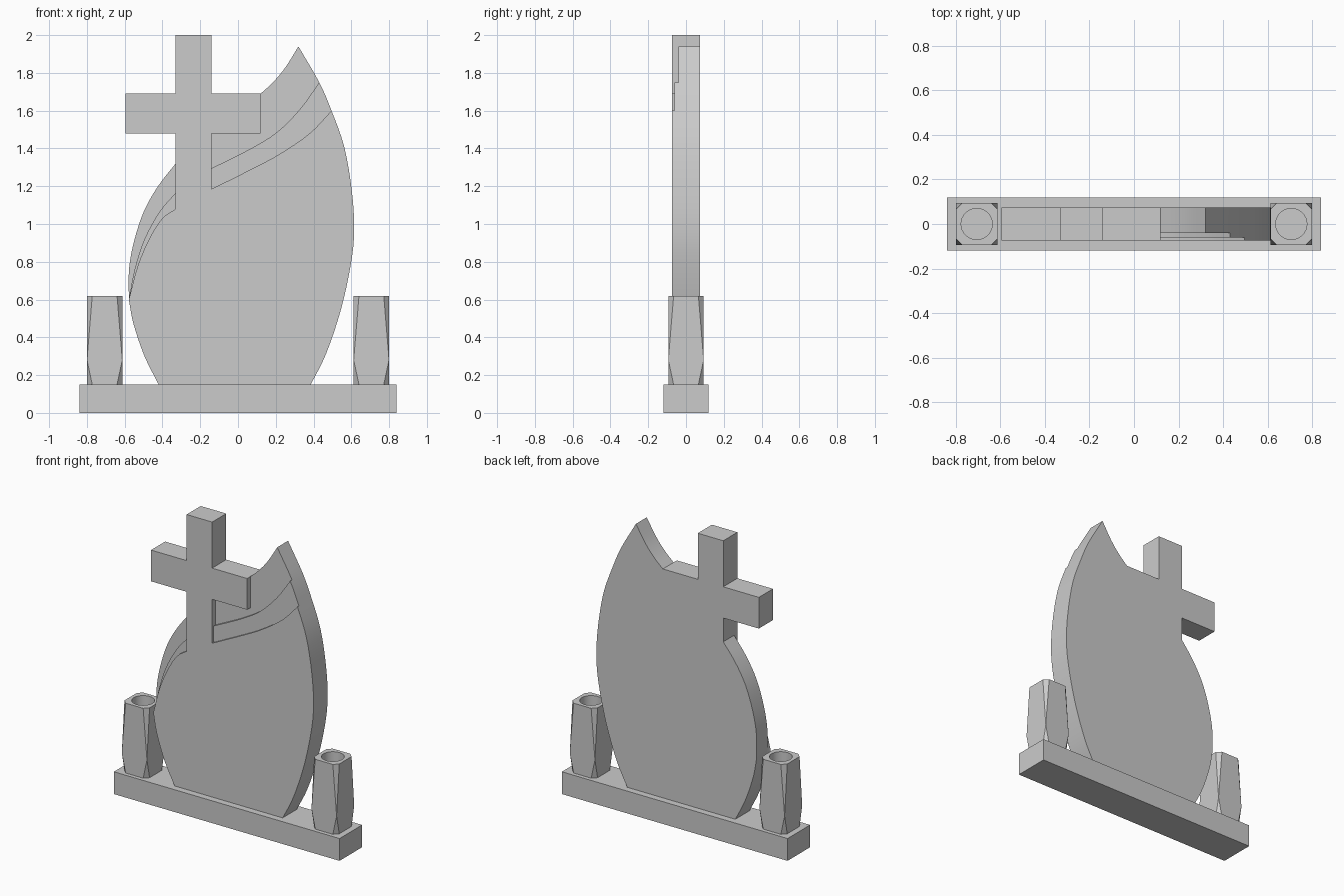
import bpy, bmesh, math
from mathutils import Vector

if "Cube" in bpy.data.objects:
    bpy.data.objects.remove(bpy.data.objects["Cube"])

N = 4  # curve steps between control points


def spline(pts):
    """Catmull-Rom curve through the points, N steps per span."""
    p = [Vector(q) for q in pts]
    p = [2 * p[0] - p[1]] + p + [2 * p[-1] - p[-2]]
    out = []
    for a, b, c, d in zip(p, p[1:], p[2:], p[3:]):
        for i in range(N):
            t = i / N
            out.append(0.5 * (2 * b + (c - a) * t + (2 * a - 5 * b + 4 * c - d) * t * t
                              + (3 * b - a - 3 * c + d) * t ** 3))
    return [tuple(q) for q in out] + [tuple(pts[-1])]


def chain(*parts):
    """Join point lists into one closed loop without repeated points."""
    out = []
    for q in (q for part in parts for q in part):
        if not out or (Vector(q) - Vector(out[-1])).length > 1e-4:
            out.append(q)
    if (Vector(out[0]) - Vector(out[-1])).length < 1e-4:
        out.pop()
    return out


def finish(bm, name, smooth=True):
    bmesh.ops.remove_doubles(bm, verts=bm.verts, dist=1e-4)
    bmesh.ops.recalc_face_normals(bm, faces=bm.faces)
    mesh = bpy.data.meshes.new(name)
    bm.to_mesh(mesh)
    bm.free()
    return add(mesh, name, smooth)


def add(mesh, name, smooth=False):
    ob = bpy.data.objects.new(name, mesh)
    bpy.context.collection.objects.link(ob)
    if smooth:
        bpy.ops.object.select_all(action='DESELECT')
        ob.select_set(True)
        bpy.context.view_layer.objects.active = ob
        bpy.ops.object.shade_smooth_by_angle(angle=math.radians(20))
    return ob


# base plinth
bpy.ops.mesh.primitive_cube_add(size=1, location=(0, 0, 0.075))
bpy.context.object.name = "base_plinth"
bpy.context.object.scale = (1.68, 0.24, 0.15)

# headstone outline curves (x, z)
right = spline([(0.385, 0.15), (0.465, 0.31), (0.543, 0.54), (0.597, 0.785), (0.615, 0.97),
                (0.602, 1.18), (0.562, 1.41), (0.495, 1.60), (0.43, 1.75), (0.32, 1.94)])
right_low, right_mid, right_top = right[:7 * N + 1], right[7 * N:8 * N + 1], right[8 * N:]
tip = spline([(0.32, 1.94), (0.25, 1.828), (0.185, 1.75), (0.12, 1.69)])
left_low = spline([(-0.578, 0.60), (-0.553, 0.47), (-0.495, 0.30), (-0.42, 0.15)])
left_back = spline([(-0.33, 1.32), (-0.42, 1.205), (-0.497, 1.07), (-0.55, 0.91),
                    (-0.577, 0.76), (-0.578, 0.60)])
left_mid = spline([(-0.33, 1.165), (-0.415, 1.065), (-0.495, 0.92), (-0.547, 0.76), (-0.578, 0.60)])
left_front = spline([(-0.33, 1.08), (-0.40, 1.03), (-0.468, 0.925), (-0.53, 0.78), (-0.578, 0.60)])
swoop_mid = spline([(0.43, 1.75), (0.33, 1.61), (0.205, 1.485), (0.06, 1.395), (-0.14, 1.295)])
swoop_front = spline([(0.495, 1.60), (0.38, 1.48), (0.22, 1.37), (0.06, 1.285), (-0.14, 1.185)])
arm = [(-0.14, 1.48), (0.12, 1.48), (0.12, 1.69)]
cross = [(-0.14, 1.69), (-0.14, 2), (-0.33, 2), (-0.33, 1.69), (-0.595, 1.69),
         (-0.595, 1.48), (-0.33, 1.48)]

back = chain(right_low, right_mid, right_top, tip, cross, left_back, left_low)
mid = chain(right_low, right_mid, swoop_mid, arm, cross, left_mid, left_low)
front = chain(right_low, swoop_front, arm, cross, left_front, left_low)

# headstone with cross: side walls per layer, then flat caps and ledges
bm = bmesh.new()


def cap(loop, y):
    bm.faces.new([bm.verts.new((x, y, z)) for x, z in loop])


Y_BACK, Y_LEDGE2, Y_LEDGE1, Y_FRONT = 0.075, -0.04, -0.06, -0.075
for loop, y0, y1 in ((back, Y_BACK, Y_LEDGE2), (mid, Y_LEDGE2, Y_LEDGE1), (front, Y_LEDGE1, Y_FRONT)):
    for a, b in zip(loop, loop[1:] + loop[:1]):
        bm.faces.new([bm.verts.new(v) for v in ((a[0], y0, a[1]), (b[0], y0, b[1]),
                                                (b[0], y1, b[1]), (a[0], y1, a[1]))])
cap(back, Y_BACK)
cap(front, Y_FRONT)
cap(chain(right_mid, swoop_mid, swoop_front[::-1]), Y_LEDGE1)
cap(chain(left_mid, left_front[::-1]), Y_LEDGE1)
cap(chain(right_top, tip, arm[1::-1], swoop_mid[::-1]), Y_LEDGE2)
cap(chain(left_back, left_mid[::-1]), Y_LEDGE2)
finish(bm, "headstone_with_cross")

# vase: square post whose corner chamfers vanish low down, with a round hole
bm = bmesh.new()
H = 0.0935


def ring(z, c):
    k = H - c
    pts = [(H, -k), (H, k), (k, H), (-k, H), (-H, k), (-H, -k), (-k, -H), (k, -H)]
    return [bm.verts.new((x, y, z)) for x, y in pts]


def circle(z, r, n=32):
    return [bm.verts.new((r * math.cos(2 * math.pi * i / n), r * math.sin(2 * math.pi * i / n), z))
            for i in range(n)]


def skin(a, b):
    n = len(a)
    for i in range(n):
        j = (i + 1) % n
        bm.faces.new((a[i], a[j], b[j], b[i]))


foot, belly, rim = ring(0.15, 0.028), ring(0.28, 0.0), ring(0.62, 0.028)
hole_top, hole_bottom = circle(0.62, 0.07), circle(0.30, 0.07)
skin(foot, belly)
skin(belly, rim)
skin(hole_top, hole_bottom)
bm.faces.new(foot)
bm.faces.new(hole_bottom)
rim_edges = [bm.edges.get((l[i], l[i - 1])) for l in (rim, hole_top) for i in range(len(l))]
bmesh.ops.triangle_fill(bm, edges=rim_edges, use_beauty=True)
bmesh.ops.dissolve_degenerate(bm, dist=1e-5, edges=bm.edges)
vase = finish(bm, "vase_right")
vase.location.x = 0.706
add(vase.data, "vase_left").location.x = -0.706
